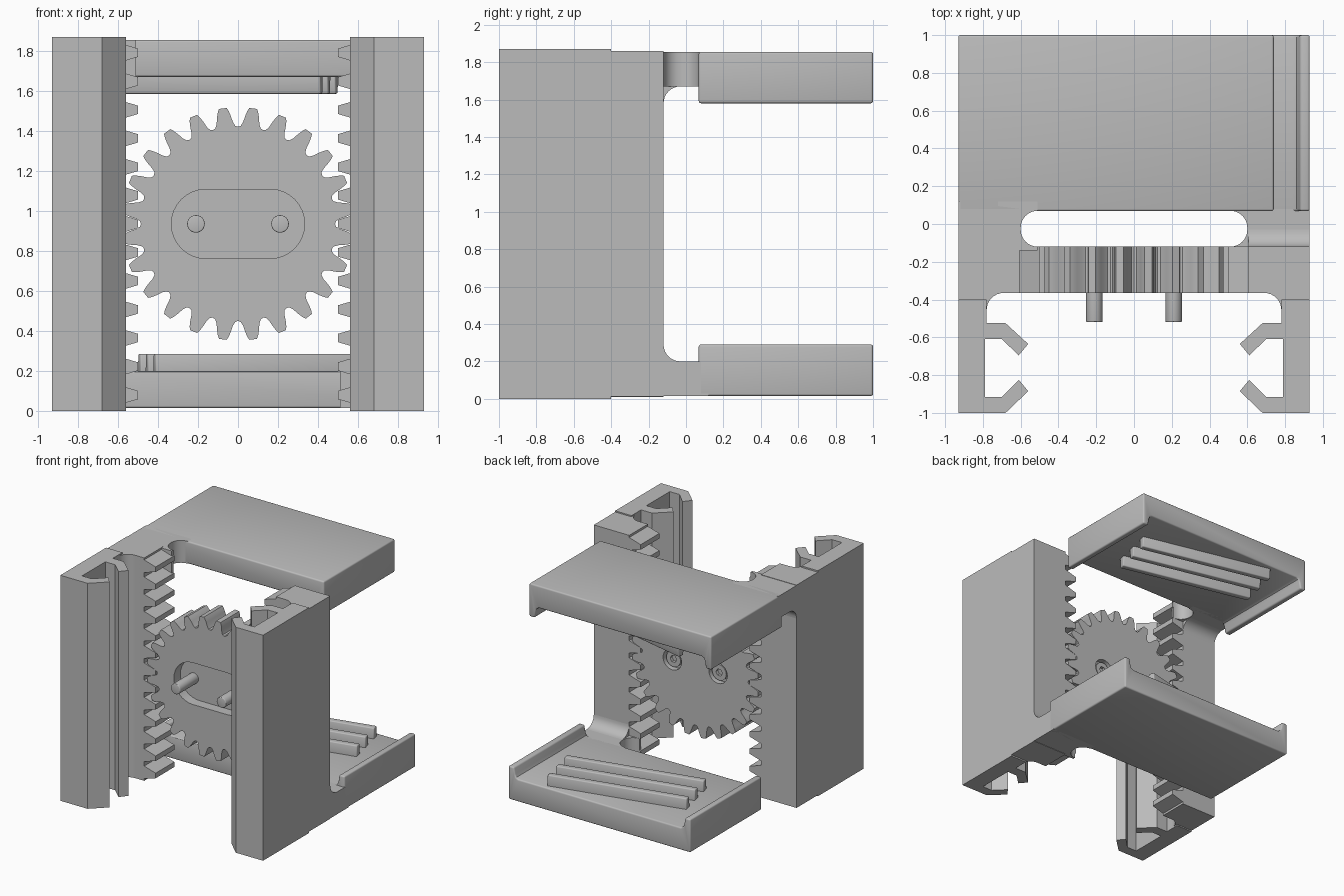
import bpy, bmesh
from math import pi, sin, cos, radians
from mathutils import Matrix, Vector

if "Cube" in bpy.data.objects:
    bpy.data.objects.remove(bpy.data.objects["Cube"], do_unlink=True)

MID = 0.935                      # height of the gear axis
grey = bpy.data.materials.new("grey plastic")
grey.use_nodes = True
COLOUR = (0.5, 0.5, 0.5, 1)
grey.diffuse_color = COLOUR
grey.node_tree.nodes["Principled BSDF"].inputs["Base Color"].default_value = COLOUR


def arc(cx, cy, r, a0, a1, n=8):
    steps = [radians(a0 + (a1 - a0) * i / n) for i in range(n + 1)]
    return [(cx + r * cos(a), cy + r * sin(a)) for a in steps]


def apply(ob, mod):
    bpy.context.view_layer.objects.active = ob
    bpy.ops.object.modifier_apply(modifier=mod.name)


def prism(name, pts, axis, lo, hi, bevel=0):
    """Extrude a closed 2D profile along the named axis."""
    place = {"x": lambda u, v, w: (w, u, v),
             "y": lambda u, v, w: (u, w, v),
             "z": lambda u, v, w: (u, v, w)}[axis]
    bm = bmesh.new()
    face = bm.faces.new([bm.verts.new(place(u, v, lo)) for u, v in pts])
    new = bmesh.ops.extrude_face_region(bm, geom=[face])["geom"]
    shift = Vector(place(0, 0, hi - lo))
    bmesh.ops.translate(bm, verts=[g for g in new if isinstance(g, bmesh.types.BMVert)], vec=shift)
    bmesh.ops.recalc_face_normals(bm, faces=bm.faces)
    me = bpy.data.meshes.new(name)
    bm.to_mesh(me)
    bm.free()
    me.materials.append(grey)
    ob = bpy.data.objects.new(name, me)
    bpy.context.collection.objects.link(ob)
    if bevel:
        mod = ob.modifiers.new("bevel", "BEVEL")
        mod.width, mod.segments, mod.angle_limit = bevel, 3, radians(50)
        apply(ob, mod)
    return ob


def cut(ob, cutter):
    mod = ob.modifiers.new("cut", "BOOLEAN")
    mod.operation, mod.object, mod.solver = "DIFFERENCE", cutter, "EXACT"
    apply(ob, mod)
    bpy.data.objects.remove(cutter, do_unlink=True)


def smooth(ob):
    bpy.ops.object.select_all(action="DESELECT")
    ob.select_set(True)
    bpy.context.view_layer.objects.active = ob
    bpy.ops.object.shade_smooth_by_angle(angle=radians(30))


arm = []

# Slotted clip with two hooked claws
arm.append(prism("rail_clip", [
    (0.93, -1), (0.93, -0.4), (0.78, -0.4), (0.78, -0.525), (0.68, -0.525),
    (0.56, -0.635), (0.61, -0.695), (0.7, -0.61), (0.79, -0.61), (0.79, -0.915),
    (0.7, -0.915), (0.61, -0.825), (0.56, -0.885), (0.68, -1)], "z", 0, 2 * MID))

# Solid block behind the clip that carries the rack
arm.append(prism("rack_block", [(0.93, -0.45), (0.93, -0.12), (0.605, -0.12), (0.605, -0.365)]
                 + arc(0.69, -0.455, 0.09, 90, 0), "z", 0.012, 1.86))

# Rack teeth
comb = [(0.65, 0.012), (0.605, 0.012)]
for k in range(-6, 7):
    z = MID + 0.1425 * k
    comb += [(0.605, z - 0.052), (0.5, z - 0.021), (0.5, z + 0.021), (0.605, z + 0.052)]
comb += [(0.605, 1.86), (0.65, 1.86)]
arm.append(prism("rack_teeth", comb, "y", -0.365, -0.12))

# Jaw plate with a lip at either end
LEFT, RIGHT = -0.74, 0.93
lip = [(0, 0.29), (0.05, 0.29), (0.06, 0.235), (0.07, 0.21), (0.09, 0.2)]
jaw = [(LEFT, 0.015), (RIGHT, 0.015)]
jaw += [(RIGHT - d, z) for d, z in lip] + [(LEFT + d, z) for d, z in reversed(lip)]
arm.append(prism("jaw_plate", jaw, "y", 0.068, 1, 0.012))

# Neck joining the jaw to the rail, with rounded inner corners
neck = [(0.93, -0.14), (0.93, 0.12), (0.51, 0.12)]
neck += arc(0.51, -0.02, 0.09, 90, 0) + arc(0.51, -0.03, 0.09, 0, -90) + [(0.51, -0.14)]
arm.append(prism("jaw_neck", neck, "z", 0.015, 0.2))
arm.append(prism("neck_fillet", [(-0.13, 0.19), (-0.03, 0.19)]
                 + arc(-0.03, 0.29, 0.09, 270, 180) + [(-0.13, 0.29)], "x", 0.605, 0.93))

# Slanted grip ribs
turn = Matrix.Translation((0.095, 0.64, 0)) @ Matrix.Rotation(radians(13), 4, "Z")
for i in (-1, 0, 1):
    y = 0.17 * i
    rib = prism("grip_rib", [(y - 0.035, 0.19), (y + 0.035, 0.19), (y + 0.025, 0.285),
                             (y - 0.025, 0.285)], "x", -0.565, 0.565, 0.008)
    rib.data.transform(turn)
    arm.append(rib)

# Second arm: the first turned half way round the gear axis
half_turn = (Matrix.Translation((0, 0, MID)) @ Matrix.Rotation(pi, 4, "Y")
             @ Matrix.Translation((0, 0, -MID)))
for ob in arm:
    smooth(ob)
    twin = ob.copy()
    twin.data = ob.data.copy()
    twin.data.transform(half_turn)
    twin.name = "upper_" + ob.name
    ob.name = "lower_" + ob.name
    bpy.context.collection.objects.link(twin)

# Gear wheel
TEETH = 24
flank = [(0.485, -7.5), (0.49, -5.9), (0.51, -4.6), (0.54, -3.7), (0.565, -2.8), (0.582, -1.9)]
tooth = flank + [(r, -a) for r, a in reversed(flank[1:])]
outline = []
for k in range(TEETH):
    for r, a in tooth:
        t = radians((k + 0.5) * 360 / TEETH + a)
        outline.append((r * cos(t), MID + r * sin(t)))
gear = prism("gear_wheel", outline, "y", -0.365, -0.12)

# Obround recess in the front and screw holes in the back
PIN = 0.21
slot = arc(0.16, MID, 0.173, -90, 90, 16) + arc(-0.16, MID, 0.173, 90, 270, 16)
cut(gear, prism("recess_cutter", slot, "y", -0.5, -0.28))
for side in (-1, 1):
    x = side * PIN
    cut(gear, prism("hole_cutter", arc(x, MID, 0.085, 0, 345, 23), "y", -0.17, 0))
    # Pin, and its screw head with a hexagonal socket
    smooth(prism("gear_pin", arc(x, MID, 0.044, 0, 345, 23), "y", -0.52, -0.2, 0.006))
    head = prism("screw_head", arc(x, MID, 0.065, 0, 345, 23), "y", -0.18, -0.135)
    cut(head, prism("socket_cutter", arc(x, MID, 0.03, 0, 300, 5), "y", -0.16, 0))
    smooth(head)
smooth(gear)
